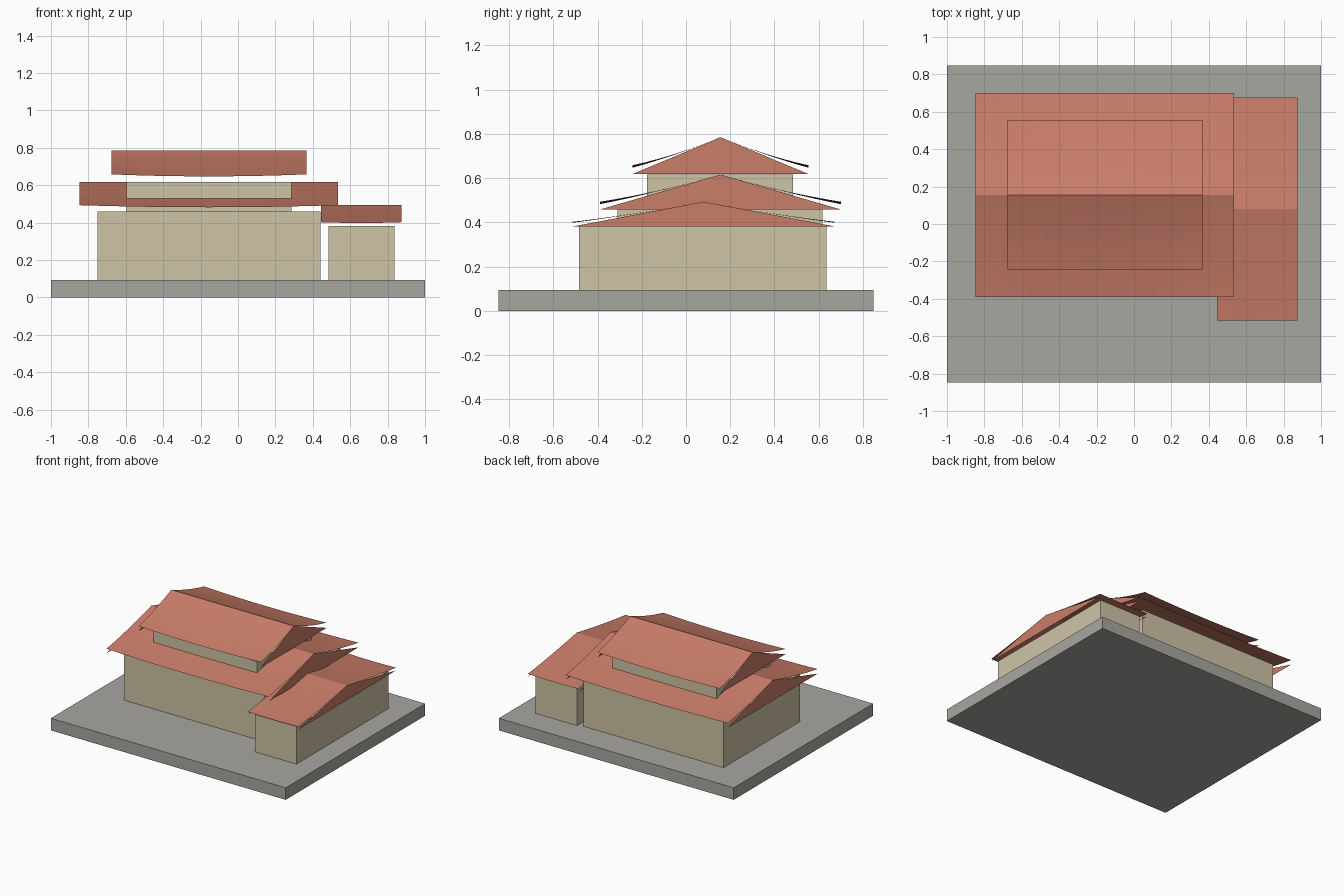
import bpy
import bmesh

cube = bpy.data.objects.get("Cube")
if cube:
    bpy.data.objects.remove(cube, do_unlink=True)


def material(name, rgb):
    m = bpy.data.materials.new(name)
    m.use_nodes = True
    m.diffuse_color = (*rgb, 1)
    m.node_tree.nodes["Principled BSDF"].inputs["Base Color"].default_value = (*rgb, 1)
    return m


STONE = material("grey stone", (0.39, 0.385, 0.355))
PLASTER = material("cream plaster", (0.62, 0.55, 0.38))
TILE = material("terracotta tile", (0.59, 0.205, 0.14))


def finish(name, bm, mat):
    mesh = bpy.data.meshes.new(name)
    bm.to_mesh(mesh)
    bm.free()
    mesh.materials.append(mat)
    ob = bpy.data.objects.new(name, mesh)
    bpy.context.collection.objects.link(ob)
    return ob


def box(name, xs, ys, zs, mat):
    bm = bmesh.new()
    bmesh.ops.create_cube(bm, size=1)
    for v in bm.verts:
        for axis, (lo, hi) in enumerate((xs, ys, zs)):
            v.co[axis] = hi if v.co[axis] > 0 else lo
    return finish(name, bm, mat)


def roof(name, xs, mid_y, half, eave, ridge, lift_mid, lift_corner):
    """Thin sheet with upswept eaves, over straight triangular gable panels."""
    nx, ny = 10, 8
    bm = bmesh.new()
    rows = []
    for j in range(-ny, ny + 1):
        t = j / ny
        row = []
        for i in range(nx + 1):
            u = 2 * i / nx - 1
            lift = lift_mid + (lift_corner - lift_mid) * u * u
            x = xs[0] + (xs[1] - xs[0]) * i / nx
            z = ridge - (ridge - eave) * abs(t) + lift * t * t
            row.append(bm.verts.new((x, mid_y + half * t, z)))
        rows.append(row)
    for a, b in zip(rows, rows[1:]):
        for i in range(nx):
            bm.faces.new((a[i], a[i + 1], b[i + 1], b[i]))
    # Gable panels, facing outwards
    for x, side in ((xs[0], -1), (xs[1], 1)):
        tri = [bm.verts.new((x, mid_y + side * k * half, z))
               for k, z in ((-1, eave), (1, eave), (0, ridge))]
        bm.faces.new(tri)
    return finish(name, bm, TILE)


# Plinth and walls
box("plinth", (-1, 1), (-0.848, 0.848), (0, 0.093), STONE)
box("main_hall_walls", (-0.752, 0.441), (-0.31, 0.617), (0.093, 0.46), PLASTER)
box("upper_storey_walls", (-0.597, 0.286), (-0.177, 0.483), (0.46, 0.616), PLASTER)
box("side_wing_walls", (0.484, 0.837), (-0.485, 0.635), (0.093, 0.383), PLASTER)

# Roofs
roof("main_roof", (-0.848, 0.535), 0.156, 0.545, 0.458, 0.616, 0.024, 0.035)
roof("upper_roof", (-0.677, 0.366), 0.156, 0.399, 0.618, 0.785, 0.029, 0.040)
roof("side_wing_roof", (0.443, 0.874), 0.08, 0.595, 0.381, 0.493, 0.017, 0.021)
